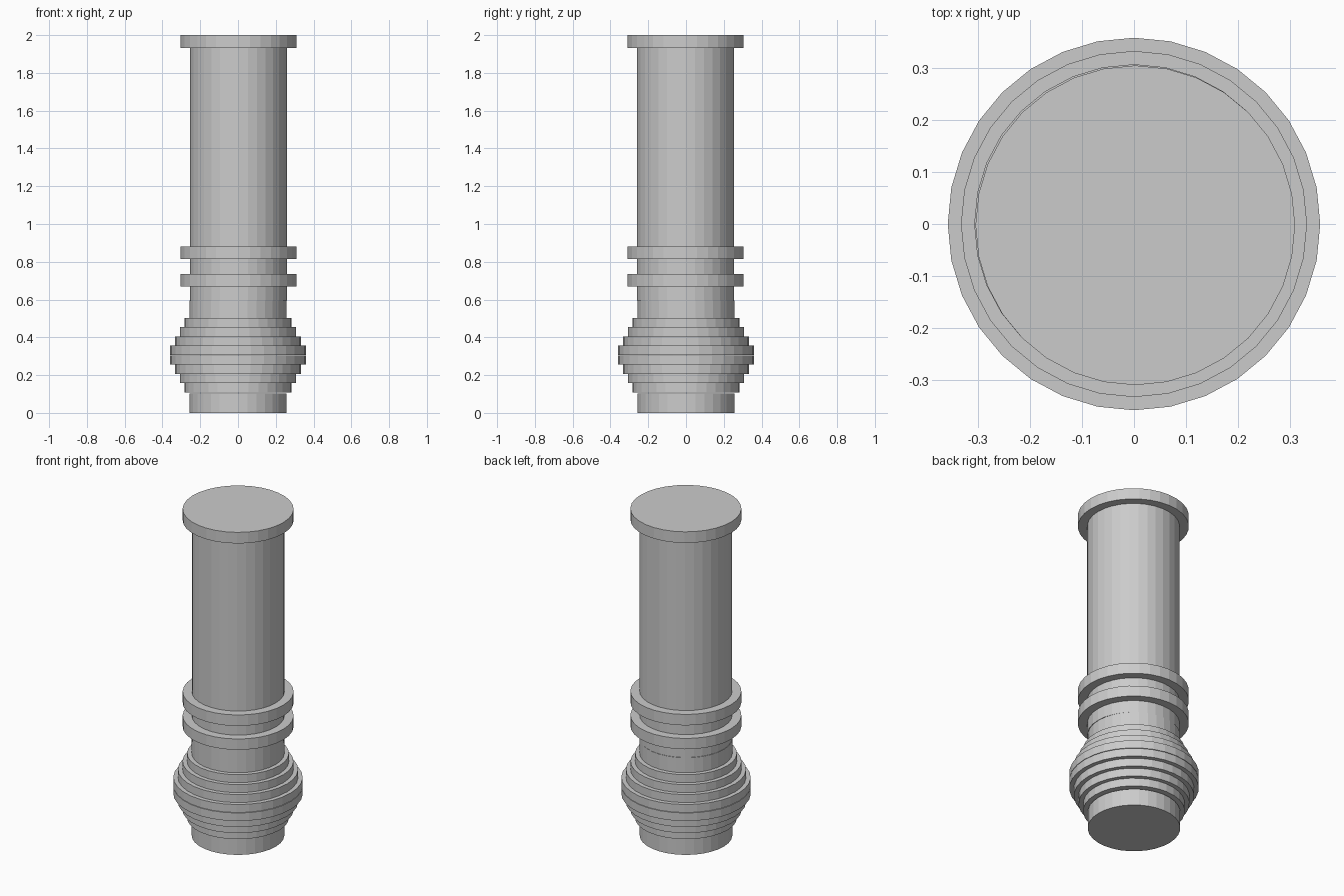
import bpy

cube = bpy.data.objects.get("Cube")
if cube:
    bpy.data.objects.remove(cube, do_unlink=True)

grey = bpy.data.materials.new("plain grey")
grey.use_nodes = True
grey.diffuse_color = (0.6, 0.6, 0.6, 1)
grey.node_tree.nodes["Principled BSDF"].inputs["Base Color"].default_value = (0.6, 0.6, 0.6, 1)

SIDES = 32
SHIFT = 0.0025   # the upper column sits slightly off the base axis


def disc(name, radius, bottom, top, shift=0.0):
    """Flat-shaded solid drum between two heights."""
    bpy.ops.mesh.primitive_cylinder_add(
        vertices=SIDES, radius=radius, depth=top - bottom,
        location=(shift, -shift, (bottom + top) / 2))
    obj = bpy.context.object
    obj.name = name
    obj.data.materials.append(grey)
    return obj


# Foot and neck
NARROW = 0.257
disc("foot", NARROW, 0, 0.102)
disc("neck", NARROW, 0.503, 0.595)

# Stepped bulge: four discs widening, then four narrowing, with a fine seam
STEP = 0.0255
for i in range(4):
    radius = NARROW + STEP * (i + 1)
    low = 0.108 + 0.049 * i
    disc("lower_step", radius, low, low + 0.049)
    high = 0.503 - 0.049 * i
    disc("upper_step", radius, high - 0.049, high)

# Column with two collars and a cap
disc("column", NARROW, 0.595, 1.932, SHIFT)
WIDE = 0.308
disc("lower_collar", WIDE, 0.669, 0.735, SHIFT)
disc("upper_collar", WIDE, 0.815, 0.882, SHIFT)
disc("cap", WIDE, 1.932, 2.0, SHIFT)
